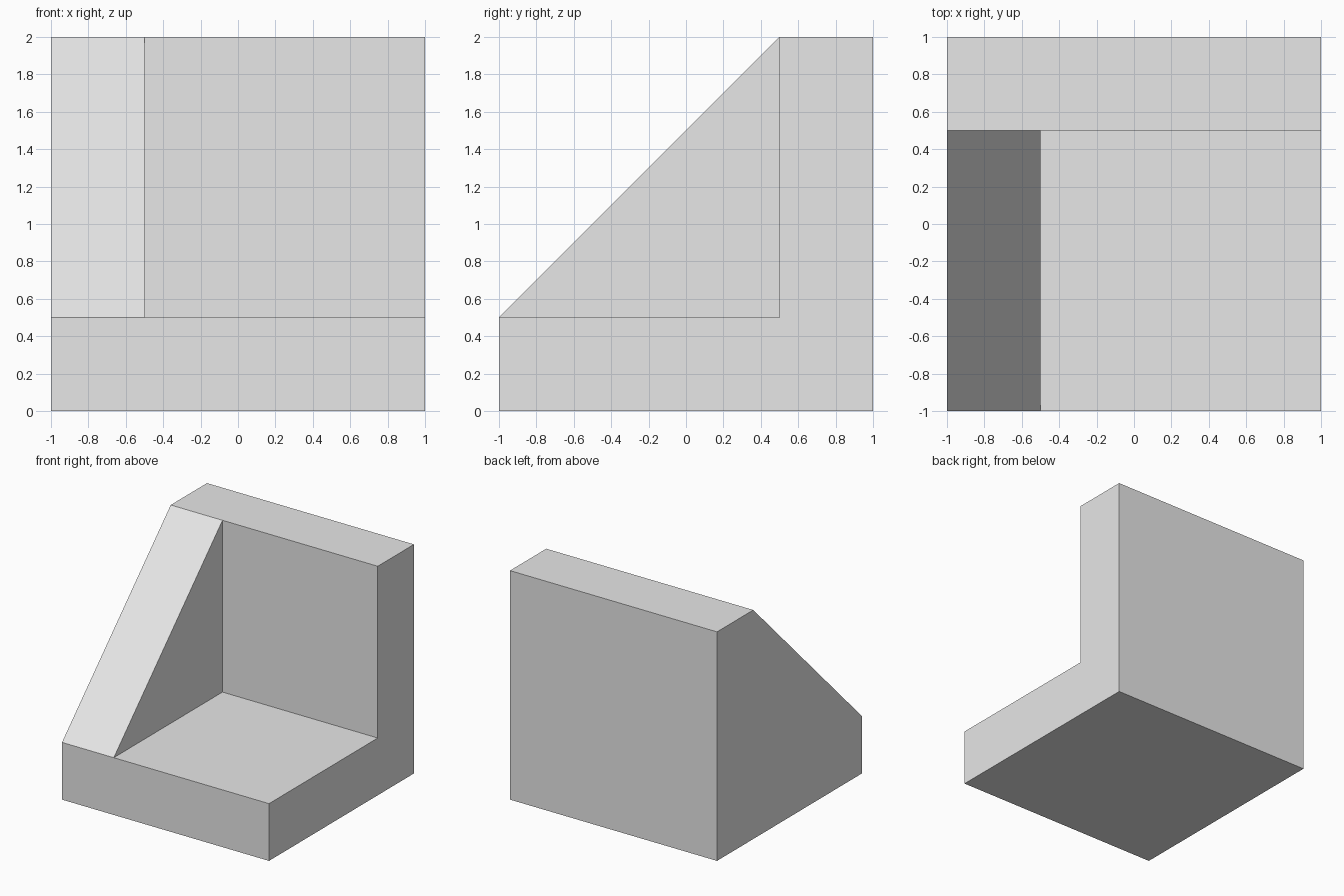
import bpy
import bmesh

cube = bpy.data.objects.get("Cube")
if cube:
    bpy.data.objects.remove(cube, do_unlink=True)

# Plain grey material
grey = bpy.data.materials.new("plain_grey")
grey.use_nodes = True
colour = (0.8, 0.8, 0.8, 1.0)
grey.diffuse_color = colour
grey.node_tree.nodes["Principled BSDF"].inputs["Base Color"].default_value = colour

# Side profile, as (y, z): outer shell from the front lip round to the top lip
HALF, THICK, HEIGHT = 1.0, 0.5, 2.0
lip_front = (-HALF, THICK)
lip_top = (HALF - THICK, HEIGHT)
corner = (HALF - THICK, THICK)
shell = [lip_front, (-HALF, 0), (HALF, 0), (HALF, HEIGHT), lip_top]

# Widths: the gusset fills one end, the open recess the rest
X_END, X_GUSSET, X_OPEN = -HALF, -HALF + THICK, HALF

bm = bmesh.new()


def cap(profile, x):
    """Flat face across the profile at x."""
    bm.faces.new([bm.verts.new((x, y, z)) for y, z in profile])


def strip(path, x0, x1):
    """Quads that sweep an open profile path from x0 to x1."""
    for (ya, za), (yb, zb) in zip(path, path[1:]):
        corners = [(x0, ya, za), (x1, ya, za), (x1, yb, zb), (x0, yb, zb)]
        bm.faces.new([bm.verts.new(c) for c in corners])


# Base and back wall shell
strip(shell, X_END, X_GUSSET)
strip(shell, X_GUSSET, X_OPEN)

# Sloped gusset, then floor and wall of the recess
strip([lip_top, lip_front], X_END, X_GUSSET)
strip([lip_top, corner, lip_front], X_GUSSET, X_OPEN)

# Closed end, inner gusset side and open end
cap(shell, X_END)
cap([lip_top, lip_front, corner], X_GUSSET)
cap(shell + [corner], X_OPEN)

# Weld into one clean solid
bmesh.ops.remove_doubles(bm, verts=bm.verts[:], dist=0.001)
bmesh.ops.recalc_face_normals(bm, faces=bm.faces[:])
bmesh.ops.dissolve_limit(bm, angle_limit=0.01, verts=bm.verts[:], edges=bm.edges[:])

mesh = bpy.data.meshes.new("corner_bracket")
bm.to_mesh(mesh)
bm.free()
mesh.materials.append(grey)
bracket = bpy.data.objects.new("corner_bracket", mesh)
bpy.context.collection.objects.link(bracket)
